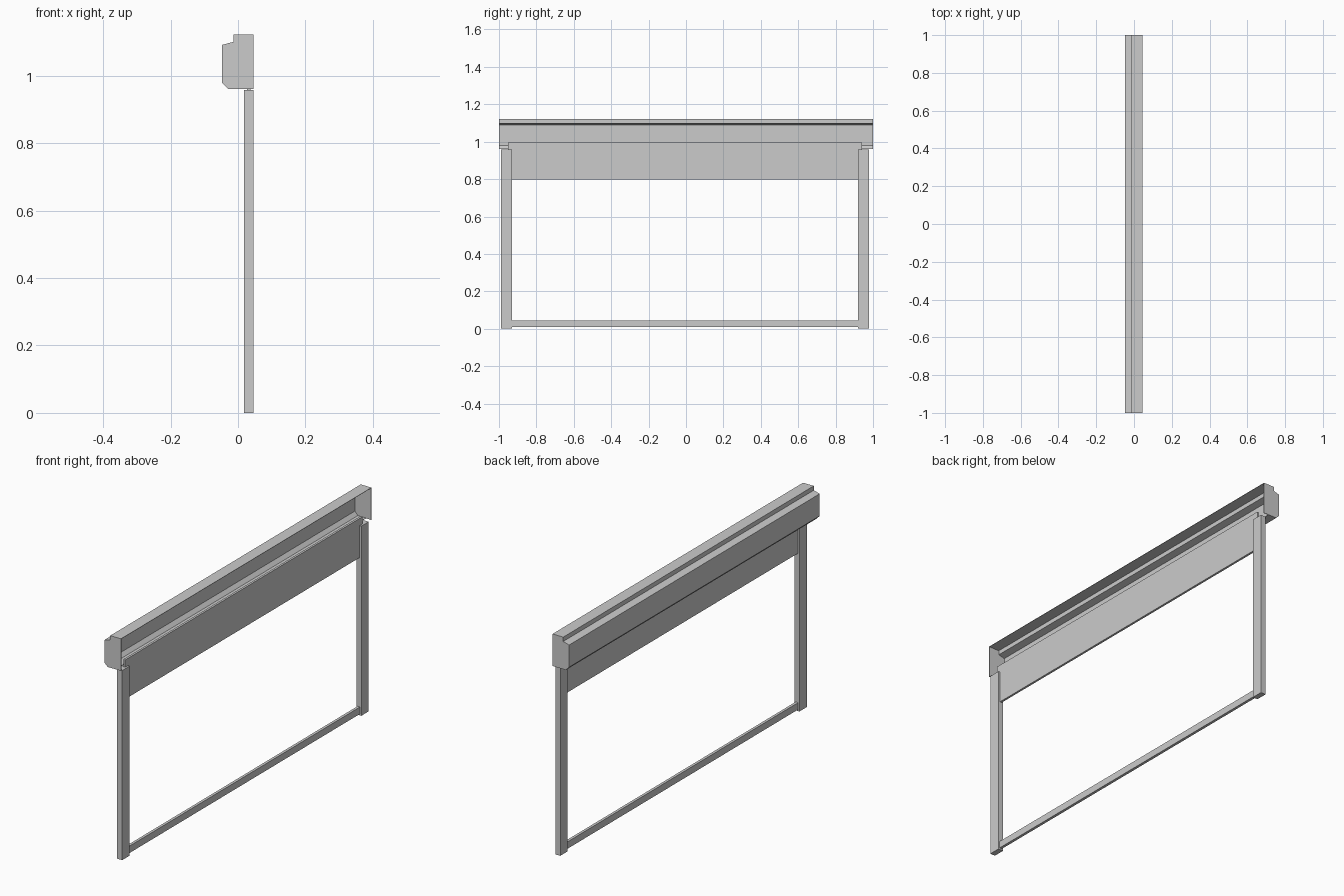
import bpy
import bmesh

cube = bpy.data.objects.get("Cube")
if cube:
    bpy.data.objects.remove(cube, do_unlink=True)

grey = bpy.data.materials.new("light grey")
grey.use_nodes = True
grey.diffuse_color = (0.6, 0.6, 0.6, 1)
grey.node_tree.nodes["Principled BSDF"].inputs["Base Color"].default_value = (0.6, 0.6, 0.6, 1)


def finish(name, bm):
    mesh = bpy.data.meshes.new(name)
    bm.to_mesh(mesh)
    bm.free()
    mesh.materials.append(grey)
    obj = bpy.data.objects.new(name, mesh)
    bpy.context.collection.objects.link(obj)
    return obj


def box(name, x, y, z):
    """Box from (min, max) pairs on each axis."""
    bm = bmesh.new()
    bmesh.ops.create_cube(bm, size=1)
    for v in bm.verts:
        v.co = [lo + (c + 0.5) * (hi - lo) for c, (lo, hi) in zip(v.co, (x, y, z))]
    return finish(name, bm)


def plate(name, profile, y0, y1):
    """Closed xz profile extruded along y."""
    bm = bmesh.new()
    face = bm.faces.new([bm.verts.new((x, y0, z)) for x, z in profile])
    out = bmesh.ops.extrude_face_region(bm, geom=[face])
    moved = [g for g in out["geom"] if isinstance(g, bmesh.types.BMVert)]
    bmesh.ops.translate(bm, verts=moved, vec=(0, y1 - y0, 0))
    bmesh.ops.recalc_face_normals(bm, faces=bm.faces)
    return finish(name, bm)


def sheet(name, profile, y0, y1, thickness):
    """Open xz profile swept along y, thickened inwards."""
    bm = bmesh.new()
    rows = [[bm.verts.new((x, y, z)) for x, z in profile] for y in (y0, y1)]
    for i in range(len(profile) - 1):
        bm.faces.new((rows[0][i], rows[0][i + 1], rows[1][i + 1], rows[1][i]))
    obj = finish(name, bm)
    mod = obj.modifiers.new("thickness", "SOLIDIFY")
    mod.thickness = thickness
    mod.offset = 1
    mod.use_even_offset = True
    return obj


# Housing: folded sheet, open towards +x, closed by an end cap at each end
FRONT, BACK, TOP, FLOOR = 0.046, -0.047, 1.122, 0.96
GUIDE_X = 0.018
fold = [(FRONT, TOP), (-0.014, TOP), (-0.014, 1.10), (BACK, 1.091),
        (BACK, 0.979), (-0.029, FLOOR)]
CAP = 0.003
sheet("housing_shell", fold + [(GUIDE_X, FLOOR)], -1 + CAP, 1 - CAP, 0.002)
plate("front_end_cap", fold + [(FRONT, FLOOR)], -1, -1 + CAP)
plate("back_end_cap", fold + [(FRONT, FLOOR)], 1 - CAP, 1)

# Guide rails, slightly off centre along the housing
MID, INNER, OUTER = -0.006, 0.925, 0.984
for side, name in ((-1, "front_guide_rail"), (1, "back_guide_rail")):
    span = sorted((MID + side * INNER, MID + side * OUTER))
    box(name, (GUIDE_X, FRONT), span, (0, FLOOR - 0.002))

# Curtain running up between the rails into the housing
box("curtain", (0.026, 0.037), (MID - 0.947, MID + 0.947), (0.797, 0.995))

# Bottom bar
box("bottom_bar", (0.025, 0.039), (MID - INNER, MID + INNER), (0.008, 0.043))
